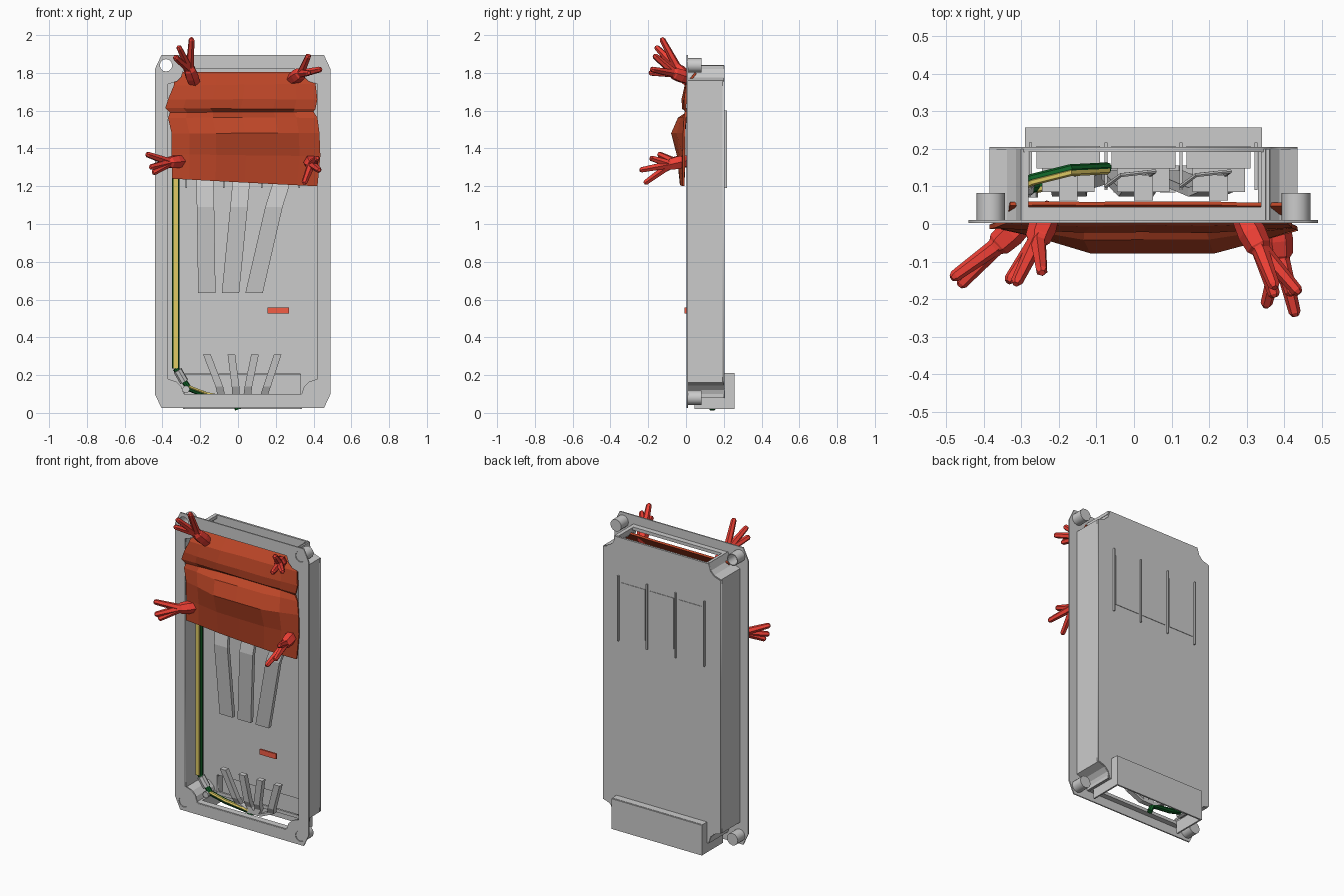
import bpy, bmesh, math, random
from mathutils import Vector

if "Cube" in bpy.data.objects:
    bpy.data.objects.remove(bpy.data.objects["Cube"])

random.seed(3)
CX, CZ = 0.025, 0.96          # centre of the case in the front view


def mat(name, rgb):
    m = bpy.data.materials.new(name)
    m.diffuse_color = (*rgb, 1)
    m.use_nodes = True
    m.node_tree.nodes["Principled BSDF"].inputs["Base Color"].default_value = m.diffuse_color
    return m


RED = mat("red", (0.85, 0.05, 0.035))
RUST = mat("rust", (0.50, 0.06, 0.02))
ORANGE = mat("orange", (0.9, 0.11, 0.06))
GREEN = mat("green", (0.005, 0.12, 0.02))
YELLOW = mat("yellow", (0.75, 0.6, 0.13))


def add(name, data, material=None):
    ob = bpy.data.objects.new(name, data)
    bpy.context.collection.objects.link(ob)
    if material:
        data.materials.append(material)
    return ob


def mesh(name, verts, faces, material=None, solid=0):
    me = bpy.data.meshes.new(name)
    bm = bmesh.new()
    vs = [bm.verts.new(v) for v in verts]
    for f in faces:
        bm.faces.new([vs[i] for i in f])
    bmesh.ops.recalc_face_normals(bm, faces=bm.faces)
    bm.to_mesh(me)
    bm.free()
    ob = add(name, me, material)
    if solid:
        mod = ob.modifiers.new("thickness", 'SOLIDIFY')
        mod.thickness = solid
        mod.offset = 0
    return ob


def box(name, x0, x1, y0, y1, z0, z1, material=None):
    v = [(x, y, z) for x in (x0, x1) for y in (y0, y1) for z in (z0, z1)]
    f = [(0, 1, 3, 2), (4, 6, 7, 5), (0, 4, 5, 1), (2, 3, 7, 6), (0, 2, 6, 4), (1, 5, 7, 3)]
    return mesh(name, v, f, material)


def to_mesh(ob):
    bpy.ops.object.select_all(action='DESELECT')
    ob.select_set(True)
    bpy.context.view_layer.objects.active = ob
    bpy.ops.object.convert(target='MESH')
    return bpy.context.view_layer.objects.active


def spline(cu, pts, cyclic=False, radii=None):
    sp = cu.splines.new('POLY')
    sp.points.add(len(pts) - 1)
    for i, p in enumerate(pts):
        sp.points[i].co = (*p, 1) if len(p) == 3 else (p[0], p[1], 0, 1)
        sp.points[i].radius = radii[i] if radii else 1
    sp.use_cyclic_u = cyclic


def plate(name, loops, y0, y1):
    """Flat plate in the front plane; later loops are holes."""
    cu = bpy.data.curves.new(name, 'CURVE')
    cu.dimensions, cu.fill_mode, cu.extrude = '2D', 'BOTH', (y1 - y0) / 2
    for lp in loops:
        spline(cu, lp, True)
    ob = add(name, cu)
    ob.rotation_euler.x = math.pi / 2
    ob.location.y = (y0 + y1) / 2
    return to_mesh(ob)


def tube(name, paths, material=None, sides=1):
    """Tapered tubes; every path is (points, radii)."""
    cu = bpy.data.curves.new(name, 'CURVE')
    cu.dimensions, cu.bevel_depth = '3D', 1
    cu.bevel_resolution, cu.use_fill_caps = sides, True
    for pts, r in paths:
        spline(cu, pts, False, r if isinstance(r, list) else [r] * len(pts))
    ob = to_mesh(add(name, cu, material))
    for p in ob.data.polygons:
        p.use_smooth = False
    return ob


def ribbon(name, pts, w, t, material=None):
    v, f, n = [], [], len(pts)
    for x, y, z in pts:
        v += [(x - w, y - t, z), (x + w, y - t, z), (x + w, y + t, z), (x - w, y + t, z)]
    for i in range(n - 1):
        for k in range(4):
            f.append((4 * i + k, 4 * i + (k + 1) % 4, 4 * i + 4 + (k + 1) % 4, 4 * i + 4 + k))
    return mesh(name, v, f + [(0, 1, 2, 3), tuple(range(4 * n - 4, 4 * n))], material)


def mirror4(corner):
    """Closed outline from one corner, given as offsets from the case centre."""
    c = corner
    q = c + [(-x, z) for x, z in c[::-1]] + [(-x, -z) for x, z in c] + [(x, -z) for x, z in c[::-1]]
    return [(CX + x, CZ + z) for x, z in q]


def circle(x, z, r, n=12):
    return [(x + r * math.cos(2 * math.pi * i / n), z + r * math.sin(2 * math.pi * i / n)) for i in range(n)]


# case: front flange, notched side walls, back plate, open top and bottom
notch = [(0.41, 0.795), (0.365, 0.81), (0.34, 0.835), (0.325, 0.88)]
outline = mirror4(notch)
inner = mirror4([(x - 0.015, z - 0.015) for x, z in notch])
lugs = [(CX + sx * 0.406, CZ + sz * 0.88) for sx in (-1, 1) for sz in (-1, 1)]
flange = mirror4([(0.465, 0.86), (0.43, 0.935)])
plate("front_flange", [flange, inner] + [circle(x, z, 0.034) for x, z in lugs], 0.003, 0.011)
for s, label in ((-1, "left"), (1, "right")):
    path = [(CX + s * x, CZ + z) for x, z in notch[::-1]] + [(CX + s * x, CZ - z) for x, z in notch]
    v = [(x - s * 0.006, y, z) for x, z in path for y in (0.008, 0.2)]
    mesh("case_wall_" + label, v, [(2 * i, 2 * i + 1, 2 * i + 3, 2 * i + 2) for i in range(len(path) - 1)],
         None, 0.013)
plate("back_plate", [outline, [(-0.28, 0.1), (0.33, 0.1), (0.33, 0.205), (-0.28, 0.205)]], 0.192, 0.205)
for z0, z1, label in ((1.82, 1.84, "top"), (0.08, 0.1, "bottom")):
    box(label + "_front_rail", -0.3, 0.35, 0.005, 0.045, z0, z1)
    for x0, x1 in ((-0.3, -0.28), (0.345, 0.36)):
        box(label + "_rail_end", x0, x1, 0.005, 0.2, z0, z1)

# corner screw lugs: one open, three closed
for x, z in lugs:
    plate("screw_lug", [circle(x, z, 0.038), circle(x, z, 0.033)], 0.005, 0.083)
    if not (x < 0 and z > 1):
        plate("screw", [circle(x, z, 0.033)], 0.008, 0.083)

# cable entry shroud at the bottom of the back
side = [(0.045, 0.02), (0.25, 0.02), (0.25, 0.21), (0.2, 0.21), (0.2, 0.085), (0.045, 0.085)]
for x in (-0.285, 0.335):
    mesh("shroud_side", [(x, y, z) for y, z in side], [(0, 1, 2, 3, 4, 5)], None, 0.01)
box("shroud_back", -0.29, 0.34, 0.247, 0.257, 0.02, 0.21)
box("shroud_top", -0.29, 0.34, 0.2, 0.25, 0.202, 0.212)

# divider fins and the three switch units
for x in (-0.275, -0.075, 0.125, 0.325):
    box("divider_fin", x - 0.004, x + 0.004, 0.09, 0.217, 1.19, 1.6)
for i, x in enumerate((-0.175, 0.025, 0.225)):
    box("switch_base", x - 0.085, x + 0.085, 0.148, 0.208, 1.24, 1.56)
    box("switch_body", x - 0.07, x + 0.07, 0.085, 0.148, 1.28, 1.52)
    box("switch_lever", x - 0.025, x + 0.025, 0.062, 0.13, 1.36, 1.56)
    tube("switch_wire", [([(x, 0.12, 1.5), (x + 0.03, 0.14, 1.6), (x - 0.06, 0.13, 1.66), (x - 0.1, 0.1, 1.6)],
                          0.006)])

# flat cut straps hanging below the switches
for top, bend, end in ((-0.175, -0.172, -0.165), (0.015, 0.005, -0.04), (0.225, 0.19, 0.085)):
    ribbon("strap", [(top, 0.13, 1.3), (top, 0.1, 1.2), (bend, 0.085, 1.09), (end, 0.13, 0.635)], 0.046, 0.012)

# lower cables fanning out from the entry
for bx, tx in ((-0.09, -0.165), (-0.012, -0.035), (0.05, 0.09), (0.14, 0.21)):
    path = [(0.02 + bx * 0.2, 0.14, 0.06), (bx, 0.14, 0.1), (bx * 1.1, 0.12, 0.14), (tx, 0.1, 0.31)]
    ribbon("cut_cable", path, 0.02, 0.016)

# earth wire: green with a yellow stripe
wire = [(0, 0.14, 0.018), (-0.02, 0.14, 0.065), (-0.17, 0.12, 0.095), (-0.26, 0.1, 0.13), (-0.33, 0.09, 0.235)]
riser = [(-0.33, 0.09, 0.235), (-0.33, 0.09, 1.68)]
crown = [(-0.33, 0.09, 1.68), (-0.27, 0.12, 1.72), (-0.17, 0.145, 1.72), (-0.07, 0.15, 1.6)]
tube("earth_wire_green", [(wire, [0.016] * 5), (riser, 0.02), (crown, 0.014)], GREEN, 2)
ribbon("earth_wire_stripe", [(-0.33, 0.073, 0.235), (-0.33, 0.073, 1.68)], 0.012, 0.005, YELLOW)
for name, p in (("lower", wire[1:4]), ("upper", crown)):
    tube("earth_stripe_" + name, [([(x, y - 0.008, z + 0.007) for x, y, z in p], 0.01)], YELLOW)
tube("wire_clamp", [([(-0.32, 0.088, 0.225), (-0.285, 0.095, 0.165)], 0.024),
                    ([(-0.275, 0.07, 0.125), (-0.275, 0.13, 0.125)], 0.02)], None, 2)

# small front tag
box("tag", 0.155, 0.27, -0.007, 0.004, 0.525, 0.558, ORANGE)

# folded sheet: z left, z right, x left, x right, y at edge, y at middle
rows = [(1.80, 1.80, -0.33, 0.40, 0.055, 0.055), (1.73, 1.74, -0.34, 0.41, 0.005, 0.0),
        (1.66, 1.66, -0.37, 0.42, -0.005, -0.018), (1.615, 1.61, -0.385, 0.41, -0.005, -0.012),
        (1.59, 1.595, -0.36, 0.40, 0.0, 0.01), (1.56, 1.56, -0.37, 0.42, -0.005, -0.035),
        (1.48, 1.48, -0.35, 0.43, -0.01, -0.072), (1.37, 1.36, -0.35, 0.435, -0.01, -0.045),
        (1.24, 1.20, -0.35, 0.42, -0.015, -0.028)]
cols = [(0, 0), (0.12, 0.3), (0.3, 1), (0.5, 1), (0.72, 1), (0.86, 0.55), (1, 0)]
v = []
for zl, zr, xl, xr, ye, ym in rows:
    for u, k in cols:
        v.append((xl + (xr - xl) * u, ye + (ym - ye) * k + random.uniform(-0.003, 0.003), zl + (zr - zl) * u))
n = len(cols)
mesh("folded_sheet", v, [(r * n + c, r * n + c + 1, r * n + n + c + 1, r * n + n + c)
                         for r in range(len(rows) - 1) for c in range(n - 1)], RUST, 0.012)

# gripping hands: wrist and three finger tips
hands = {
    "upper_left": [(-0.225, 0.04, 1.73), (-0.245, -0.13, 1.985), (-0.315, -0.16, 1.94), (-0.335, -0.155, 1.885)],
    "upper_right": [(0.285, 0.03, 1.765), (0.375, -0.17, 1.895), (0.44, -0.185, 1.82), (0.375, -0.195, 1.8)],
    "lower_left": [(-0.28, 0.02, 1.335), (-0.485, -0.145, 1.37), (-0.465, -0.165, 1.30), (-0.45, -0.15, 1.27)],
    "lower_right": [(0.38, 0.02, 1.34), (0.42, -0.19, 1.35), (0.43, -0.245, 1.285), (0.35, -0.22, 1.215)]}
for name, pts in hands.items():
    w, *tips = [Vector(p) for p in pts]
    mid = sum(tips, Vector()) / 3
    palm = w.lerp(mid, 0.42)
    paths = [([w, w.lerp(palm, 0.6), palm, w.lerp(mid, 0.52)], [0.03, 0.038, 0.034, 0.015])]
    for t in tips:
        knuckle = palm.lerp(t, 0.12)
        paths.append(([w.lerp(t, 0.2), knuckle, knuckle.lerp(t, 0.93), t], [0.022, 0.022, 0.016, 0.009]))
    tube("hand_" + name, [([tuple(p) for p in a], r) for a, r in paths], RED)
